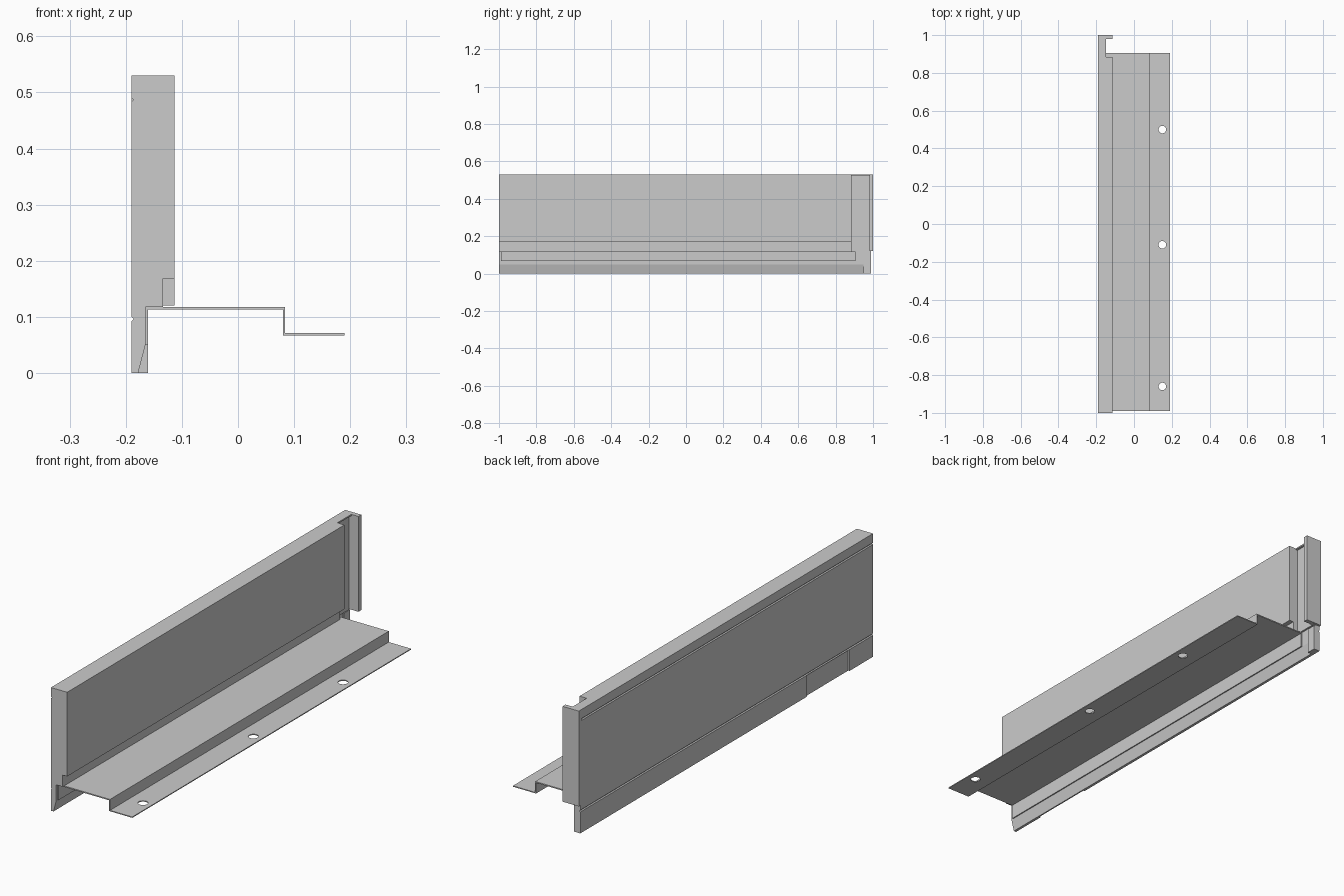
import bpy, bmesh

if "Cube" in bpy.data.objects:
    bpy.data.objects.remove(bpy.data.objects["Cube"])


def extrude_profile(name, points, y0, y1):
    """Solid made from an x-z outline swept along y."""
    mesh = bpy.data.meshes.new(name)
    bm = bmesh.new()
    face = bm.faces.new([bm.verts.new((x, y0, z)) for x, z in points])
    swept = bmesh.ops.extrude_face_region(bm, geom=[face])
    verts = [v for v in swept["geom"] if isinstance(v, bmesh.types.BMVert)]
    bmesh.ops.translate(bm, verts=verts, vec=(0, y1 - y0, 0))
    bmesh.ops.recalc_face_normals(bm, faces=bm.faces[:])
    bm.to_mesh(mesh)
    bm.free()
    ob = bpy.data.objects.new(name, mesh)
    bpy.context.collection.objects.link(ob)
    return ob


def box(name, x0, x1, y0, y1, z0, z1):
    return extrude_profile(name, [(x0, z0), (x1, z0), (x1, z1), (x0, z1)], y0, y1)


def cut(ob, cutter):
    mod = ob.modifiers.new("cut", "BOOLEAN")
    mod.operation = "DIFFERENCE"
    mod.solver = "EXACT"
    mod.object = cutter
    bpy.context.view_layer.objects.active = ob
    bpy.ops.object.modifier_apply(modifier=mod.name)
    bpy.data.objects.remove(cutter)


L, TOP = -0.19, 0.53

# Outer face with two V grooves, and the slanted foot shared by both wall parts
outer = [(L, TOP)]
for z in (0.487, 0.096):
    outer += [(L, z + 0.004), (L + 0.004, z), (L, z - 0.004)]
outer.append((L, 0))
foot = [(-0.178, 0), (-0.165, 0.05), (-0.165, 0.118)]

# Main wall, stepped in above the shelf
wall = extrude_profile("side_wall", outer + foot + [
    (-0.134, 0.118), (-0.134, 0.168), (-0.113, 0.168), (-0.113, TOP)], -1, 0.885)

# Shallow recess low on the outer face
cut(wall, box("recess_cutter", L - 0.02, L + 0.006, -0.84, -0.55, -0.02, 0.092))

# Thinner rear web with a small lip at its top
extrude_profile("rear_web", outer + foot + [
    (-0.157, 0.118), (-0.157, 0.524), (-0.147, 0.524), (-0.147, TOP)], 0.885, 0.99)

# Rear end plate and foot block
box("rear_flange", L, -0.113, 0.98, 1.0, 0.12, TOP)
box("rear_foot", -0.185, -0.16, 0.95, 0.99, 0, 0.113)

# Folded sheet shelf: leg, top, step down and outer flange
shelf = extrude_profile("shelf", [
    (-0.165, 0.05), (-0.16, 0.05), (-0.16, 0.113), (0.08, 0.113), (0.08, 0.067),
    (0.19, 0.067), (0.19, 0.071), (0.084, 0.071), (0.084, 0.118), (-0.165, 0.118)],
    -0.99, 0.905)

# Screw holes
for y in (0.5, -0.11, -0.86):
    bpy.ops.mesh.primitive_cylinder_add(vertices=32, radius=0.02, depth=0.06,
                                        location=(0.15, y, 0.069))
    cut(shelf, bpy.context.object)
